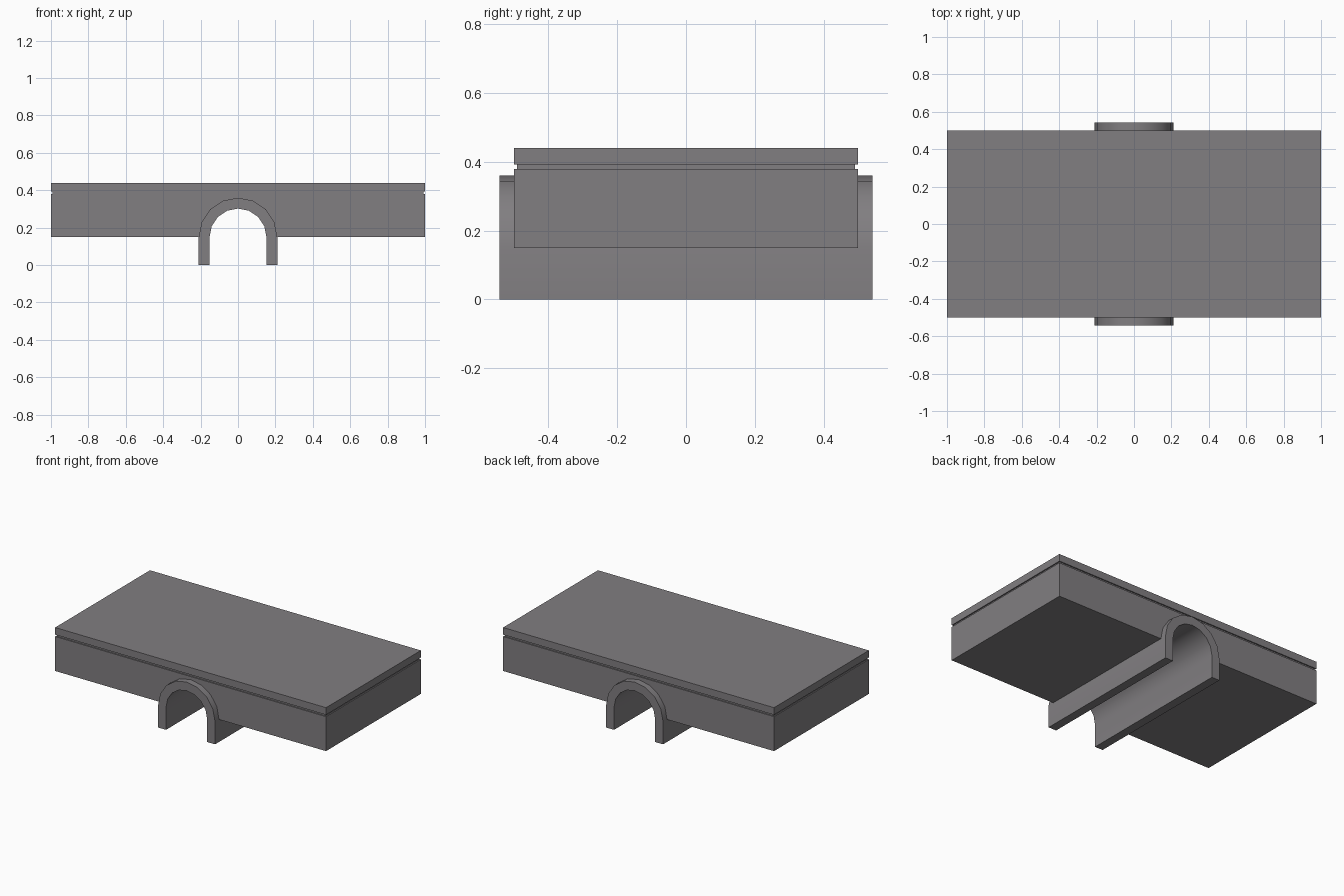
import bpy, bmesh, math

if "Cube" in bpy.data.objects:
    bpy.data.objects.remove(bpy.data.objects["Cube"])

SEGS = 8          # sides of the half-round vault
SPRING = 0.15     # height where the vault begins

grey = bpy.data.materials.new("concrete grey")
grey.diffuse_color = (0.22, 0.21, 0.22, 1)
grey.use_nodes = True
grey.node_tree.nodes["Principled BSDF"].inputs["Base Color"].default_value = grey.diffuse_color


def arc(radius):
    """Half circle points from right to left."""
    return [(radius * math.cos(math.pi * i / SEGS),
             SPRING + radius * math.sin(math.pi * i / SEGS)) for i in range(SEGS + 1)]


def extrude_profile(name, points, half_depth):
    """Prism from an x-z outline, centred on y = 0."""
    bm = bmesh.new()
    face = bm.faces.new([bm.verts.new((x, -half_depth, z)) for x, z in points])
    ext = bmesh.ops.extrude_face_region(bm, geom=[face], use_keep_orig=True)
    moved = [v for v in ext["geom"] if isinstance(v, bmesh.types.BMVert)]
    bmesh.ops.translate(bm, verts=moved, vec=(0, 2 * half_depth, 0))
    bmesh.ops.recalc_face_normals(bm, faces=bm.faces[:])
    mesh = bpy.data.meshes.new(name)
    bm.to_mesh(mesh)
    bm.free()
    mesh.materials.append(grey)
    obj = bpy.data.objects.new(name, mesh)
    bpy.context.collection.objects.link(obj)
    return obj


def box(name, hx, hy, z0, z1):
    return extrude_profile(name, [(-hx, z0), (hx, z0), (hx, z1), (-hx, z1)], hy)


# Main body with a notch that hides inside the vault wall
extrude_profile("bridge_body",
                [(1, SPRING), (1, 0.38), (-1, 0.38), (-1, SPRING)] + arc(0.18)[::-1], 0.5)

# Shadow gap and deck slab on top
box("deck_gap", 0.992, 0.492, 0.375, 0.395)
box("deck_slab", 1, 0.5, 0.392, 0.44)

# Tunnel vault with straight legs
outer, inner = arc(0.21), arc(0.152)
vault = extrude_profile("tunnel_vault",
                        [(0.21, 0)] + outer + [(-0.21, 0), (-0.152, 0)]
                        + inner[::-1] + [(0.152, 0)], 0.542)
bpy.ops.object.select_all(action='DESELECT')
vault.select_set(True)
bpy.context.view_layer.objects.active = vault
bpy.ops.object.shade_smooth_by_angle(angle=math.radians(35))
